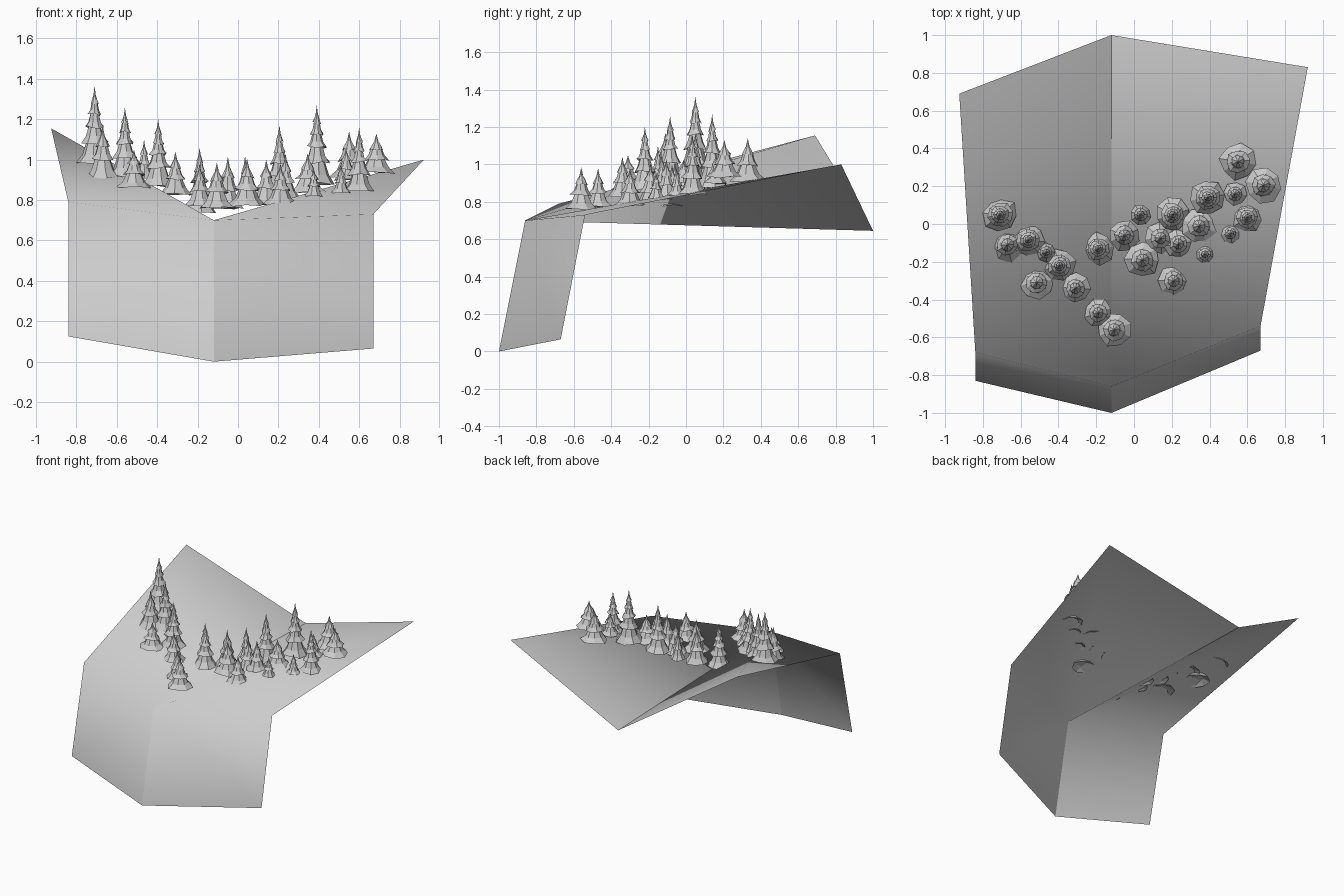
import bpy, bmesh, math, random

if "Cube" in bpy.data.objects:
    bpy.data.objects.remove(bpy.data.objects["Cube"])

random.seed(4)


def make_object(name, bm):
    bmesh.ops.recalc_face_normals(bm, faces=bm.faces)
    mesh = bpy.data.meshes.new(name)
    bm.to_mesh(mesh)
    bm.free()
    ob = bpy.data.objects.new(name, mesh)
    bpy.context.collection.objects.link(ob)
    return ob


# Hillside: an open sheet, three rows (cliff foot, cliff edge, back) of three points
rows = [
    [(-0.84, -0.83, 0.125), (-0.12, -1.0, 0.0), (0.67, -0.67, 0.065)],
    [(-0.84, -0.68, 0.79), (-0.12, -0.86, 0.70), (0.67, -0.54, 0.73)],
    [(-0.925, 0.69, 1.155), (-0.12, 1.0, 0.645), (0.92, 0.83, 1.0)],
]
bm = bmesh.new()
foot, edge, back = [[bm.verts.new(p) for p in row] for row in rows]
for s in (0, 2):
    bm.faces.new((foot[s], foot[1], edge[1], edge[s]))
    bm.faces.new((edge[1], back[s], edge[s]))
    bm.faces.new((edge[1], back[1], back[s]))
bmesh.ops.recalc_face_normals(bm, faces=bm.faces)
if sum(f.normal.z for f in bm.faces) < 0:
    bmesh.ops.reverse_faces(bm, faces=bm.faces)
for f in bm.faces:
    f.smooth = True
# The valley line stays sharp, the cliff edge is soft
for a, b in ((foot[1], edge[1]), (edge[1], back[1])):
    bm.edges.get((a, b)).smooth = False
mesh = bpy.data.meshes.new("hillside")
bm.to_mesh(mesh)
bm.free()
bpy.context.collection.objects.link(bpy.data.objects.new("hillside", mesh))


# Conifer: stacked flared skirts with ragged rims, ending in a spike
def conifer(name, x, y, z0, z1, radius, sides=8):
    h = z1 - z0
    levels = [0, 0.27, 0.47, 0.63, 0.77] if h > 0.27 else [0, 0.34, 0.6]
    bm = bmesh.new()
    turn = random.uniform(0, math.tau)

    def ring(r, t, ragged=0.0):
        out = []
        for k in range(sides):
            a = turn + math.tau * k / sides
            rr = r * (1 + random.uniform(-ragged, ragged))
            dz = random.uniform(-ragged, ragged) * 0.12 * radius / 0.09 * 0.7
            out.append(bm.verts.new((x + rr * math.cos(a), y + rr * math.sin(a),
                                     z0 + t * h + dz)))
        return out

    def bridge(a, b):
        for k in range(sides):
            n = (k + 1) % sides
            bm.faces.new((a[k], a[n], b[n], b[k]))

    last = None
    for i, t in enumerate(levels):
        r = radius * (1 - t) ** 1.05
        top = i == len(levels) - 1
        t2 = 1 if top else levels[i + 1]
        rim = ring(r, t, 0.09)
        if last:
            bridge(last, rim)
        else:
            # Hollow underside of the lowest skirt
            inner = ring(r * 0.5, 0.07)
            bridge(rim, inner)
            bm.faces.new(inner)
        flare = ring(r * 0.66, t + (t2 - t) * (0.25 if top else 0.42))
        bridge(rim, flare)
        if top:
            tip = bm.verts.new((x, y, z1))
            neck = ring(r * 0.3, t + (t2 - t) * 0.5)
            bridge(flare, neck)
            for k in range(sides):
                bm.faces.new((neck[k], neck[(k + 1) % sides], tip))
        else:
            last = ring(r * 0.4, t2 + 0.04)
            bridge(flare, last)
        turn += 0.3
    make_object(name, bm)


# x, y, skirt bottom, tip height, radius
trees = [
    (-0.71, 0.05, 0.98, 1.365, 0.093), (-0.67, -0.11, 0.91, 1.17, 0.09),
    (-0.56, -0.085, 0.92, 1.26, 0.085), (-0.465, -0.15, 0.91, 1.10, 0.052),
    (-0.395, -0.22, 0.87, 1.20, 0.087), (-0.515, -0.31, 0.86, 1.05, 0.09),
    (-0.31, -0.34, 0.83, 1.04, 0.08), (-0.19, -0.47, 0.775, 0.98, 0.075),
    (-0.105, -0.56, 0.76, 0.985, 0.09), (-0.19, -0.13, 0.74, 1.06, 0.085),
    (-0.05, -0.06, 0.76, 1.015, 0.083), (0.035, 0.05, 0.80, 1.02, 0.055),
    (0.045, -0.19, 0.775, 1.005, 0.092), (0.14, -0.075, 0.78, 1.0, 0.083),
    (0.235, -0.105, 0.81, 1.03, 0.075), (0.205, 0.05, 0.82, 1.17, 0.09),
    (0.345, -0.01, 0.84, 1.03, 0.092), (0.39, 0.14, 0.88, 1.27, 0.093),
    (0.375, -0.16, 0.82, 0.96, 0.05), (0.51, -0.05, 0.835, 0.98, 0.05),
    (0.60, 0.035, 0.84, 1.16, 0.08), (0.535, 0.16, 0.90, 1.06, 0.062),
    (0.55, 0.33, 0.915, 1.14, 0.095), (0.685, 0.205, 0.935, 1.13, 0.095),
    (0.21, -0.30, 0.78, 0.98, 0.083),
]
for i, t in enumerate(trees):
    conifer(f"conifer_{i + 1}", *t)
